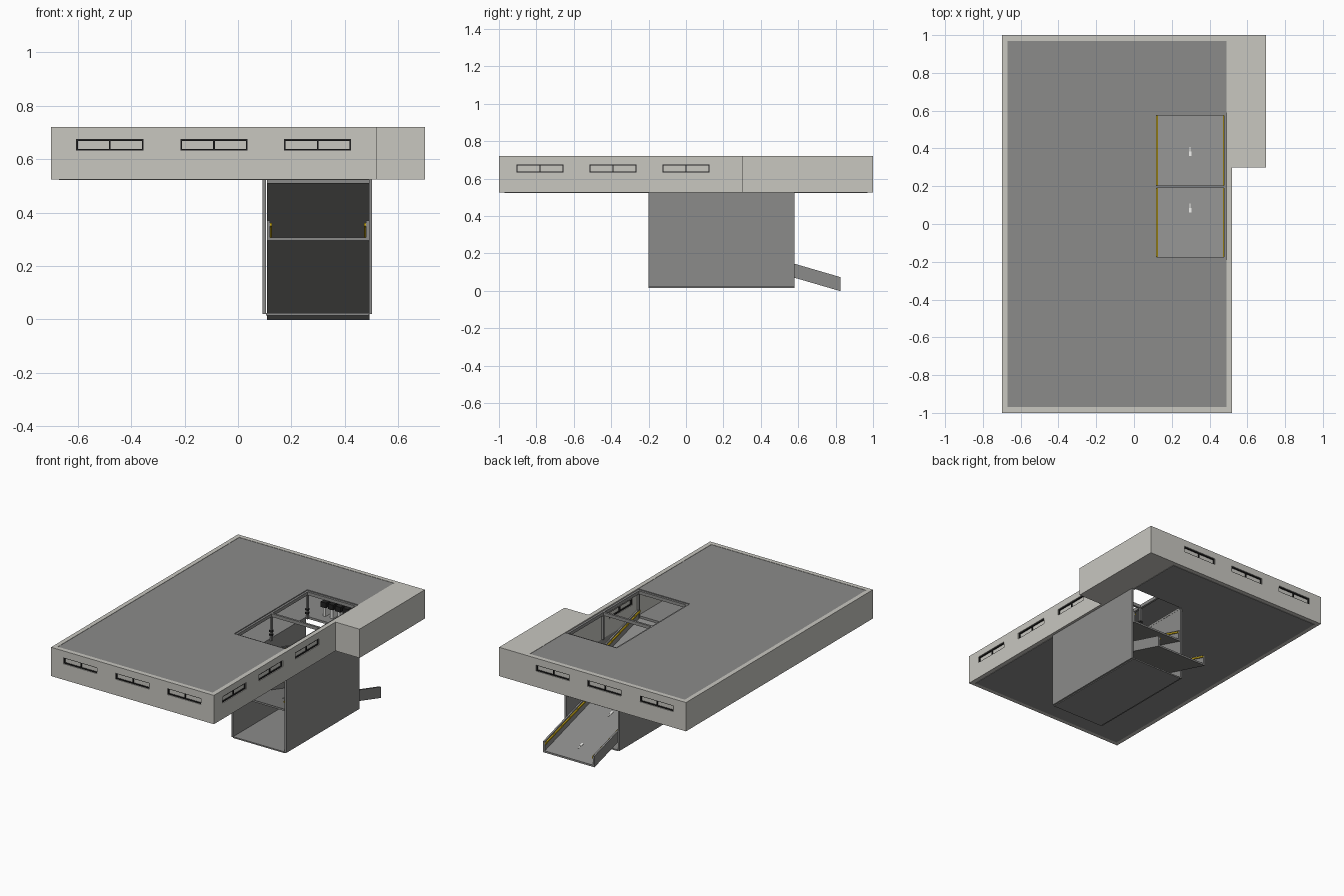
import bpy
import bmesh

cube = bpy.data.objects.get("Cube")
if cube:
    bpy.data.objects.remove(cube, do_unlink=True)


def material(name, rgb):
    m = bpy.data.materials.new(name)
    m.use_nodes = True
    m.diffuse_color = (*rgb, 1)
    m.node_tree.nodes["Principled BSDF"].inputs["Base Color"].default_value = (*rgb, 1)
    return m


PALE = material("pale concrete", (0.58, 0.57, 0.53))
GREY = material("mid grey", (0.26, 0.26, 0.255))
BLACK = material("black metal", (0.015, 0.015, 0.015))
YELLOW = material("yellow", (0.62, 0.42, 0.01))
WHITE = material("white paint", (0.75, 0.75, 0.73))


def make(name, bm, mat):
    bmesh.ops.recalc_face_normals(bm, faces=bm.faces)
    mesh = bpy.data.meshes.new(name)
    bm.to_mesh(mesh)
    bm.free()
    mesh.materials.append(mat)
    ob = bpy.data.objects.new(name, mesh)
    bpy.context.collection.objects.link(ob)
    return ob


def boxes(name, mat, *spans):
    """One object made of boxes, each given as x0, x1, y0, y1, z0, z1."""
    bm = bmesh.new()
    for x0, x1, y0, y1, z0, z1 in spans:
        for v in bmesh.ops.create_cube(bm, size=1)["verts"]:
            v.co = (x1 if v.co.x > 0 else x0,
                    y1 if v.co.y > 0 else y0,
                    z1 if v.co.z > 0 else z0)
    return make(name, bm, mat)


def cut(ob, *spans):
    """Cut box-shaped openings and keep the plain mesh."""
    cutter = boxes("cutter", GREY, *spans)
    cutter.hide_render = True
    mod = ob.modifiers.new("openings", 'BOOLEAN')
    mod.object, mod.operation, mod.solver = cutter, 'DIFFERENCE', 'EXACT'
    deps = bpy.context.evaluated_depsgraph_get()
    mesh = bpy.data.meshes.new_from_object(ob.evaluated_get(deps))
    ob.modifiers.clear()
    ob.data = mesh
    bpy.data.objects.remove(cutter, do_unlink=True)


def sloped(name, mat, x0, x1, y0, y1, base, low, high):
    """Bar following the ramp slope, with vertical ends."""
    def z(y):
        return base - SLOPE * (y - FRONT)
    bm = bmesh.new()
    pts = [(y0, z(y0) + low), (y1, z(y1) + low), (y1, z(y1) + high), (y0, z(y0) + high)]
    face = bm.faces.new([bm.verts.new((x0, y, h)) for y, h in pts])
    out = bmesh.ops.extrude_face_region(bm, geom=[face])
    for v in out["geom"]:
        if isinstance(v, bmesh.types.BMVert):
            v.co.x = x1
    return make(name, bm, mat)


BOT, TOP = 0.525, 0.72
FRONT, BACK, SLOPE = -0.19, 0.58, 0.292
WIN_LO, WIN_HI = 0.633, 0.675

# Outer walls of the storey
front_wall = boxes("front_wall", PALE, (-0.7, 0.52, -1, -0.97, BOT, TOP))
back_wall = boxes("back_wall", PALE, (-0.7, 0.52, 0.97, 1, BOT, TOP))
left_wall = boxes("left_wall", PALE, (0.49, 0.52, -0.97, 0.3, BOT, TOP))
boxes("right_wall", PALE, (-0.7, -0.67, -0.97, 0.97, BOT, TOP))
boxes("side_annex", PALE, (0.49, 0.7, 0.3, 0.97, BOT, TOP),
      (0.52, 0.7, 0.97, 1, BOT, TOP))

# Windows: opening, recessed pane, dark frame with a centre bar
FRAME = 0.006


def window_row(wall, name, axis, centres, outer, inward):
    def span(a0, a1, d0, d1, z0, z1):
        d = sorted((outer + inward * d0, outer + inward * d1))
        return (a0, a1, *d, z0, z1) if axis == 'x' else (*d, a0, a1, z0, z1)
    cuts, bars, panes = [], [], []
    for c in centres:
        a, b = c - 0.126, c + 0.126
        cuts.append(span(a, b, -0.02, 0.05, WIN_LO, WIN_HI))
        panes.append(span(a, b, 0.013, 0.017, WIN_LO, WIN_HI))
        for a0, a1, z0, z1 in ((a, b, WIN_LO, WIN_LO + FRAME), (a, b, WIN_HI - FRAME, WIN_HI),
                               (a, a + FRAME, WIN_LO, WIN_HI), (b - FRAME, b, WIN_LO, WIN_HI),
                               (c - FRAME / 2, c + FRAME / 2, WIN_LO, WIN_HI)):
            bars.append(span(a0, a1, 0.005, 0.026, z0, z1))
    cut(wall, *cuts)
    boxes(name + "_window_panes", PALE, *panes)
    boxes(name + "_window_frames", BLACK, *bars)


across = (-0.48, -0.09, 0.298)
window_row(front_wall, "front", 'x', across, -1, 1)
window_row(back_wall, "back", 'x', across, 1, -1)
window_row(left_wall, "left", 'y', (-0.78, -0.39, 0), 0.52, -1)

# Roof and floor slabs with the stairwell opening
roof = boxes("roof", GREY, (-0.67, 0.49, -0.97, 0.97, 0.7, TOP - 0.002))
floor = boxes("floor", GREY, (-0.67, 0.49, -0.97, 0.97, BOT - 0.003, BOT + 0.012))
for slab in (roof, floor):
    cut(slab, (0.105, 0.52, FRONT, BACK + 0.01, 0.4, 0.9))

# Frame of posts and beams inside the opening
W = 0.014
rows = (FRONT, 0.19, BACK - 0.005)
beams = [(0.105, 0.49, y, y + W, 0.69, 0.712) for y in rows]
beams += [(x, x + W, FRONT, BACK + 0.008, 0.69, 0.712) for x in (0.105, 0.476)]
boxes("opening_beams", GREY, *beams)
boxes("opening_posts", GREY, *[(x, x + W, y, y + W, BOT, 0.69)
                               for x in (0.105, 0.476) for y in rows])
boxes("post_collars", BLACK, *[(0.102, 0.122, y - 0.003, y + W + 0.003, z, z + 0.012)
                               for y in rows for z in (0.56, 0.585)])

# Row of dark machines on pale legs behind the opening
slots = [0.17 + 0.055 * i for i in range(5)]
boxes("machine_tops", BLACK, *[(x, x + 0.04, 0.64, 0.74, 0.6, 0.635) for x in slots])
boxes("machine_legs", WHITE, *[(x + 0.01, x + 0.03, 0.65, 0.73, BOT + 0.012, 0.6)
                               for x in slots])

# Shaft below the storey, open at front and back
boxes("shaft_side_walls", GREY, *[(x, x + 0.012, -0.2, BACK, 0.02, BOT) for x in (0.092, 0.49)])
boxes("shaft_floor", GREY, (0.104, 0.49, -0.2, BACK, 0.015, 0.024))

# Two parallel ramps with side skirts, yellow strips and painted arrows
for name, base, end in (("upper", 0.51, BACK), ("lower", 0.295, 0.825)):
    sloped(name + "_ramp", GREY, 0.12, 0.48, FRONT, end, base, 0, 0.012)
    for side, x in (("right", 0.108), ("left", 0.48)):
        sloped(f"{name}_ramp_{side}_skirt", GREY, x, x + 0.012, FRONT, end, base, 0, 0.075)
    for side, x in (("right", 0.12), ("left", 0.472)):
        sloped(f"{name}_ramp_{side}_strip", YELLOW, x, x + 0.008, FRONT, end, base, 0.055, 0.066)
    for i, y in enumerate((0.06, 0.36, 0.68)):
        if y < end:
            sloped(f"{name}_arrow_head_{i}", WHITE, 0.29, 0.304, y, y + 0.024, base, 0.012, 0.015)
            sloped(f"{name}_arrow_stem_{i}", WHITE, 0.295, 0.299, y + 0.024, y + 0.048,
                   base, 0.012, 0.015)
